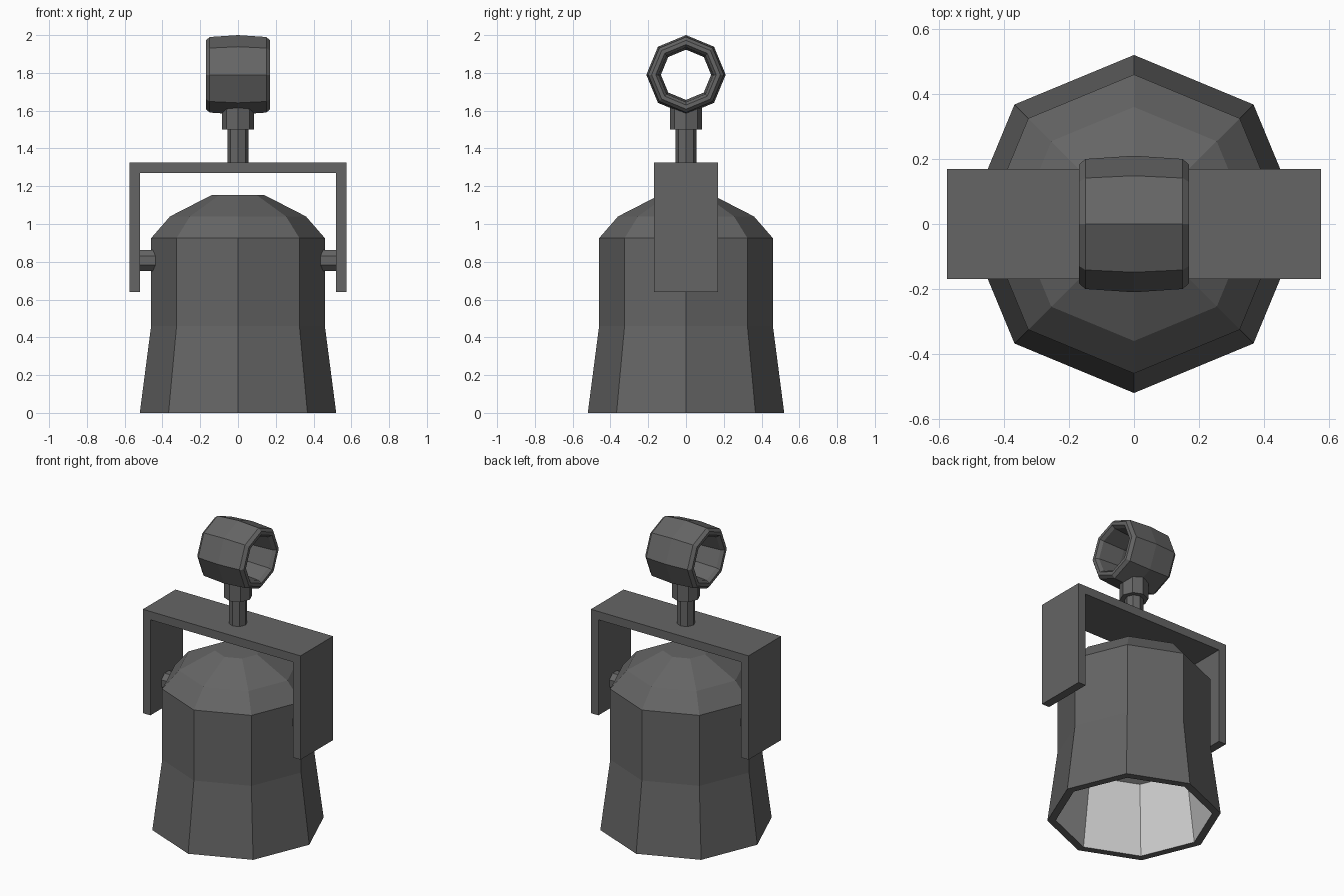
import bpy, bmesh
from math import pi, sin, cos
from mathutils import Matrix

if "Cube" in bpy.data.objects:
    bpy.data.objects.remove(bpy.data.objects["Cube"])


def material(name, v):
    m = bpy.data.materials.new(name)
    m.diffuse_color = (v, v, v, 1)
    m.use_nodes = True
    m.node_tree.nodes["Principled BSDF"].inputs["Base Color"].default_value = m.diffuse_color
    return m


dark = material("dark_metal", 0.13)
light = material("pale_reflector", 0.8)


def finish(name, bm, mat):
    mesh = bpy.data.meshes.new(name)
    bm.to_mesh(mesh)
    bm.free()
    mesh.materials.append(mat)
    obj = bpy.data.objects.new(name, mesh)
    bpy.context.collection.objects.link(obj)
    return obj


def lathe(name, profile, mat=dark, closed=False, turn=0.0, matrix=None, sides=8):
    """Revolve (radius, height) points; going up the outside faces outward."""
    bm = bmesh.new()
    rings = []
    for r, z in profile:
        angles = [2 * pi * i / sides + turn for i in range(sides)]
        rings.append([bm.verts.new((r * cos(a), r * sin(a), z)) for a in angles])
    pairs = list(zip(rings, rings[1:]))
    if closed:
        pairs.append((rings[-1], rings[0]))
    for lo, hi in pairs:
        for i in range(sides):
            j = (i + 1) % sides
            bm.faces.new((lo[i], lo[j], hi[j], hi[i]))
    bmesh.ops.remove_doubles(bm, verts=bm.verts, dist=1e-5)
    if matrix:
        bm.transform(matrix)
    return finish(name, bm, mat)


def rod(name, r, z0, z1, **kw):
    return lathe(name, [(0, z0), (r, z0), (r, z1), (0, z1)], **kw)


along_x = Matrix.Rotation(pi / 2, 4, 'Y')

# Flared lamp housing with bottom rim, and the pale bowl inside it
lathe("housing", [(0.47, 0), (0.52, 0), (0.46, 0.46), (0.46, 0.925),
                  (0.36, 1.04), (0.14, 1.153), (0, 1.153)])
lathe("reflector", [(0, 0.46), (0.41, 0.46), (0.47, 0)], mat=light)

# U-shaped bracket
W, T, LOW, TOP, D = 0.575, 0.055, 0.64, 1.325, 0.17
outline = [(-W, LOW), (-W + T, LOW), (-W + T, TOP - T), (W - T, TOP - T),
           (W - T, LOW), (W, LOW), (W, TOP), (-W, TOP)]
bm = bmesh.new()
face = bm.faces.new([bm.verts.new((x, -D, z)) for x, z in outline])
ext = bmesh.ops.extrude_face_region(bm, geom=[face], use_keep_orig=True)
moved = [v for v in ext["geom"] if isinstance(v, bmesh.types.BMVert)]
bmesh.ops.translate(bm, verts=moved, vec=(0, 2 * D, 0))
bmesh.ops.recalc_face_normals(bm, faces=bm.faces)
finish("bracket", bm, dark)

# Pivots joining bracket and housing
for side, x0, x1 in (("left", -0.53, -0.42), ("right", 0.42, 0.53)):
    rod("pivot_" + side, 0.06, x0, x1, turn=pi / 8,
        matrix=Matrix.Translation((0, 0, 0.807)) @ along_x)

# Stem and collar
rod("stem", 0.056, 1.31, 1.52)
rod("collar", 0.086, 1.5, 1.63)

# Barrel-shaped clamp ring lying along x
outer = [(0.2, -0.15), (0.21, 0), (0.2, 0.15), (0.182, 0.17)]
inner = [(0.16, 0.17), (0.145, 0.15), (0.133, 0), (0.145, -0.15), (0.16, -0.17)]
lathe("clamp_ring", [(0.182, -0.17)] + outer + inner, closed=True,
      matrix=Matrix.Translation((0, 0, 1.79)) @ along_x)
